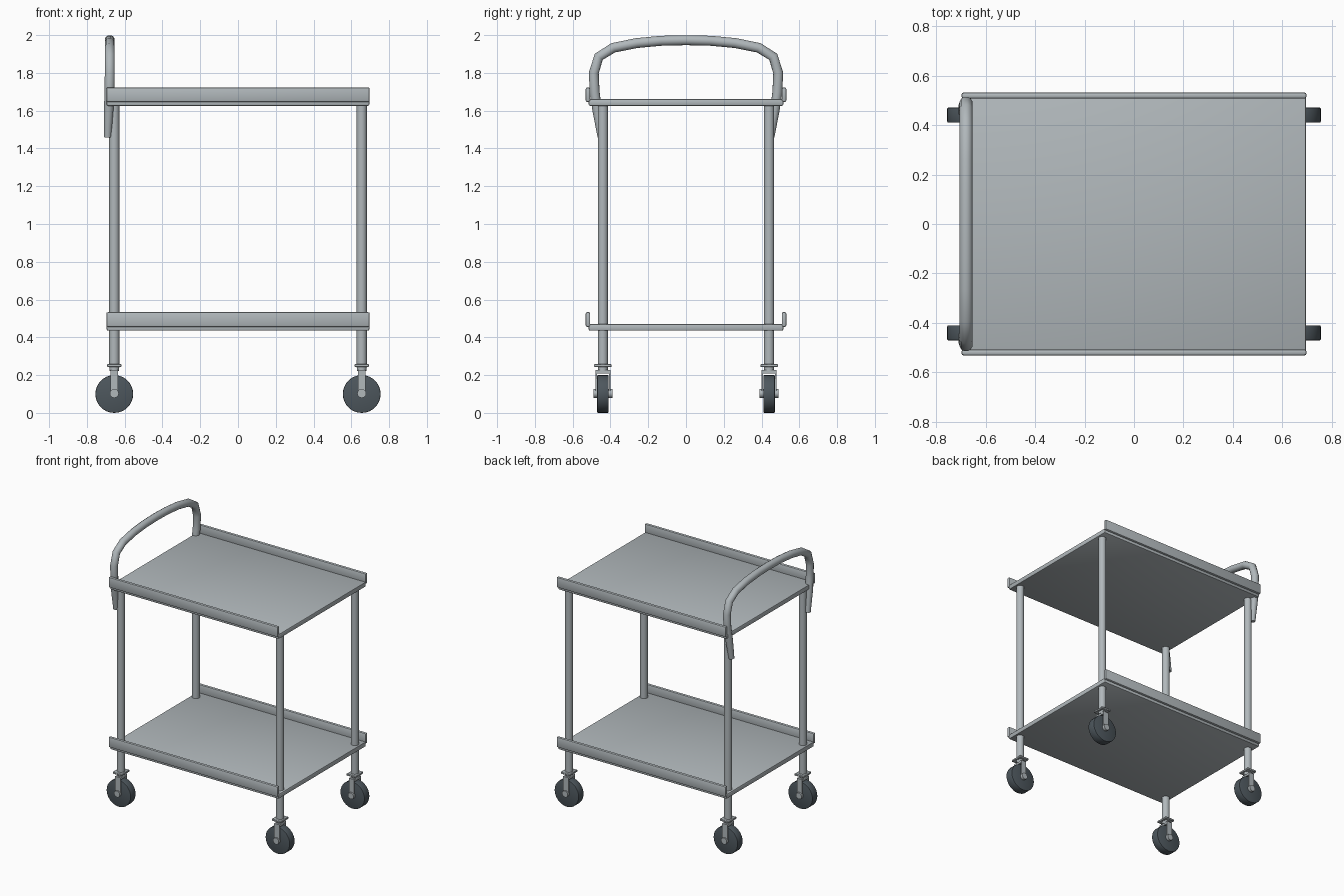
import bpy, bmesh, math
from mathutils import Vector

if "Cube" in bpy.data.objects:
    bpy.data.objects.remove(bpy.data.objects["Cube"])


def material(name, rgb):
    m = bpy.data.materials.new(name)
    m.diffuse_color = (*rgb, 1)
    m.use_nodes = True
    m.node_tree.nodes["Principled BSDF"].inputs["Base Color"].default_value = m.diffuse_color
    return m


steel = material("brushed steel", (0.44, 0.48, 0.50))
rubber = material("dark rubber", (0.075, 0.095, 0.11))


def finish(ob, name, mat, smooth=True):
    ob.name = name
    ob.data.materials.append(mat)
    if smooth:
        bpy.ops.object.select_all(action='DESELECT')
        ob.select_set(True)
        bpy.context.view_layer.objects.active = ob
        bpy.ops.object.shade_smooth_by_angle(angle=math.radians(40))
    return ob


def box(name, lo, hi, mat, bevel=0.0, segments=2):
    lo, hi = Vector(lo), Vector(hi)
    bpy.ops.mesh.primitive_cube_add(size=1, location=(lo + hi) / 2)
    ob = bpy.context.object
    ob.scale = hi - lo
    bpy.ops.object.transform_apply(location=False, rotation=False, scale=True)
    if bevel:
        mod = ob.modifiers.new("rounded edges", 'BEVEL')
        mod.width, mod.segments = bevel, segments
        bpy.ops.object.modifier_apply(modifier=mod.name)
    return finish(ob, name, mat, bevel > 0)


def cylinder(name, centre, radius, depth, mat, sides=24, along_y=False, bevel=0.0):
    rot = (math.pi / 2, 0, 0) if along_y else (0, 0, 0)
    bpy.ops.mesh.primitive_cylinder_add(vertices=sides, radius=radius, depth=depth,
                                        location=centre, rotation=rot)
    ob = bpy.context.object
    if bevel:
        mod = ob.modifiers.new("rounded rim", 'BEVEL')
        mod.width, mod.segments = bevel, 2
        mod.limit_method = 'ANGLE'
        bpy.ops.object.modifier_apply(modifier=mod.name)
    return finish(ob, name, mat)


# Two shelves with raised side rails
for level, z in (("lower", 0.435), ("upper", 1.625)):
    box(level + "_shelf", (-0.695, -0.515, z), (0.695, 0.515, z + 0.036), steel, 0.008)
    for side, s in (("front", -1), ("back", 1)):
        ys = sorted((s * 0.507, s * 0.531))
        box(f"{level}_{side}_rail", (-0.697, ys[0], z + 0.021), (0.697, ys[1], z + 0.098),
            steel, 0.008)

# Four posts, each on a caster
for sx in (-1, 1):
    for sy in (-1, 1):
        x, y = sx * 0.655, sy * 0.44
        tag = ("left" if sx < 0 else "right") + ("_front" if sy < 0 else "_back")
        cylinder(tag + "_post", (x, y, 0.94), 0.027, 1.40, steel)
        box(tag + "_caster_plate", (x - 0.038, y - 0.046, 0.243), (x + 0.038, y + 0.046, 0.258),
            steel, 0.003, 1)
        cylinder(tag + "_swivel", (x, y, 0.234), 0.026, 0.024, steel)
        box(tag + "_fork_bridge", (x - 0.021, y - 0.04, 0.208), (x + 0.021, y + 0.04, 0.226), steel)
        for k in (-1, 1):
            ys = sorted((y + k * 0.032, y + k * 0.040))
            box(tag + "_fork_arm", (x - 0.021, ys[0], 0.095), (x + 0.021, ys[1], 0.226), steel)
        cylinder(tag + "_axle", (x, y, 0.103), 0.024, 0.10, steel, 12, True)
        cylinder(tag + "_wheel", (x, y, 0.1), 0.1, 0.06, rubber, 32, True, 0.004)

# Push handle: arched tube with ends tapering into the left posts
half = [(-0.690, 0.449, 1.46, 0.72), (-0.685, 0.470, 1.60, 0.95), (-0.680, 0.484, 1.70, 1),
        (-0.679, 0.488, 1.80, 1), (-0.679, 0.462, 1.885, 1), (-0.679, 0.385, 1.933, 1),
        (-0.679, 0.26, 1.958, 1), (-0.679, 0.13, 1.970, 1)]
path = half + [(-0.679, 0, 1.973, 1)] + [(x, -y, z, r) for x, y, z, r in reversed(half)]
curve = bpy.data.curves.new("push_handle", 'CURVE')
curve.dimensions = '3D'
curve.bevel_depth = 0.027
curve.bevel_resolution = 4
curve.use_fill_caps = True
spline = curve.splines.new('POLY')
spline.points.add(len(path) - 1)
for p, (x, y, z, r) in zip(spline.points, path):
    p.co = (x, y, z, 1)
    p.radius = r
handle = bpy.data.objects.new("push_handle", curve)
bpy.context.collection.objects.link(handle)
bpy.ops.object.select_all(action='DESELECT')
handle.select_set(True)
bpy.context.view_layer.objects.active = handle
bpy.ops.object.convert(target='MESH')
finish(bpy.context.object, "push_handle", steel)
